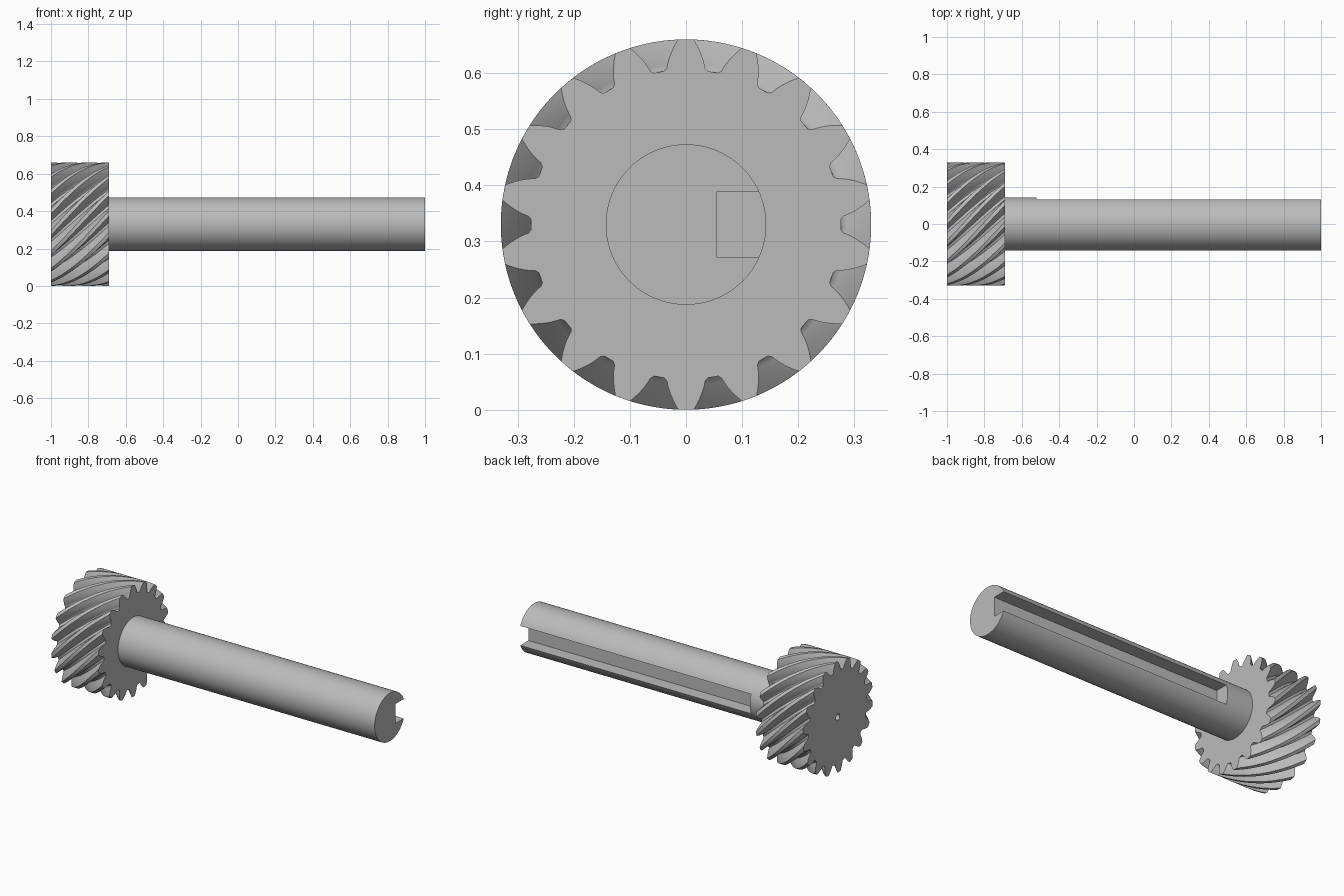
import bpy
import bmesh
from math import acos, cos, sin, tan, pi, radians, sqrt

TEETH = 18
TIP_R, PITCH_R, ROOT_R = 0.33, 0.306, 0.276
GEAR_X0, GEAR_X1 = -1.0, -0.69
AXIS_Z = TIP_R
SHAFT_R = 0.143

if "Cube" in bpy.data.objects:
    bpy.data.objects.remove(bpy.data.objects["Cube"], do_unlink=True)

steel = bpy.data.materials.new("steel grey")
steel.use_nodes = True
GREY = (0.5, 0.5, 0.5, 1)
steel.diffuse_color = GREY
steel.node_tree.nodes["Principled BSDF"].inputs["Base Color"].default_value = GREY


def loft(name, rings):
    """Skin closed rings of points and cap both ends."""
    bm = bmesh.new()
    loops = [[bm.verts.new(p) for p in ring] for ring in rings]
    n = len(loops[0])
    for a, b in zip(loops, loops[1:]):
        for i in range(n):
            j = (i + 1) % n
            bm.faces.new((a[i], a[j], b[j], b[i]))
    bm.faces.new(loops[0])
    bm.faces.new(loops[-1])
    bmesh.ops.recalc_face_normals(bm, faces=bm.faces)
    mesh = bpy.data.meshes.new(name)
    bm.to_mesh(mesh)
    bm.free()
    mesh.materials.append(steel)
    obj = bpy.data.objects.new(name, mesh)
    bpy.context.collection.objects.link(obj)
    return obj


def ring(x, profile, twist=0.0):
    """Place a polar (radius, angle) profile around the shaft axis."""
    return [(x, r * cos(a + twist), AXIS_Z + r * sin(a + twist)) for r, a in profile]


def circle(radius, count):
    return [(radius, 2 * pi * i / count) for i in range(count)]


def box(name, lo, hi):
    return loft(name, [[(x, lo[1], lo[2]), (x, hi[1], lo[2]),
                        (x, hi[1], hi[2]), (x, lo[1], hi[2])] for x in (lo[0], hi[0])])


def cut(obj, cutter):
    mod = obj.modifiers.new("cut", "BOOLEAN")
    mod.operation = "DIFFERENCE"
    mod.solver = "EXACT"
    mod.object = cutter
    bpy.context.view_layer.objects.active = obj
    bpy.ops.object.modifier_apply(modifier=mod.name)
    bpy.data.objects.remove(cutter, do_unlink=True)


def smooth(obj):
    bpy.ops.object.select_all(action="DESELECT")
    obj.select_set(True)
    bpy.context.view_layer.objects.active = obj
    bpy.ops.object.shade_smooth_by_angle(angle=radians(30))


# Involute tooth profile, one tooth repeated around the axis
pressure = radians(27.2)
base_r = PITCH_R * cos(pressure)


def half_angle(r):
    phi = acos(base_r / r)
    return pi / (2 * TEETH) + (tan(pressure) - pressure) - (tan(phi) - phi)


STEPS = 8
fillet_r = ROOT_R + 0.005
flank = [(ROOT_R, half_angle(ROOT_R) + 0.016)]
for i in range(STEPS + 1):
    r = fillet_r + (TIP_R - fillet_r) * i / STEPS
    flank.append((r, half_angle(r)))
tooth = [(r, -a) for r, a in flank] + [(TIP_R, 0)] + [(r, a) for r, a in reversed(flank)]
profile = [(r, a + pi / 2 + 2 * pi * k / TEETH) for k in range(TEETH) for r, a in tooth]

# Helical gear at a 45 degree helix
LAYERS = 28
width = GEAR_X1 - GEAR_X0
rings = []
for i in range(LAYERS + 1):
    x = GEAR_X0 + width * i / LAYERS
    rings.append(ring(x, profile, (GEAR_X1 - x) / PITCH_R))
gear = loft("helical_gear", rings)

# Small centre hole in the outer gear face
cut(gear, loft("hole_cutter", [ring(x, circle(0.018, 24)) for x in (-1.1, -0.85)]))
smooth(gear)

# Shaft with a square keyway along the back, open at the far end
shaft = loft("shaft", [ring(x, circle(SHAFT_R, 96)) for x in (GEAR_X1, 1.0)])
cut(shaft, box("keyway_cutter", (-0.52, 0.054, AXIS_Z - 0.058), (1.1, 0.3, AXIS_Z + 0.058)))
smooth(shaft)
